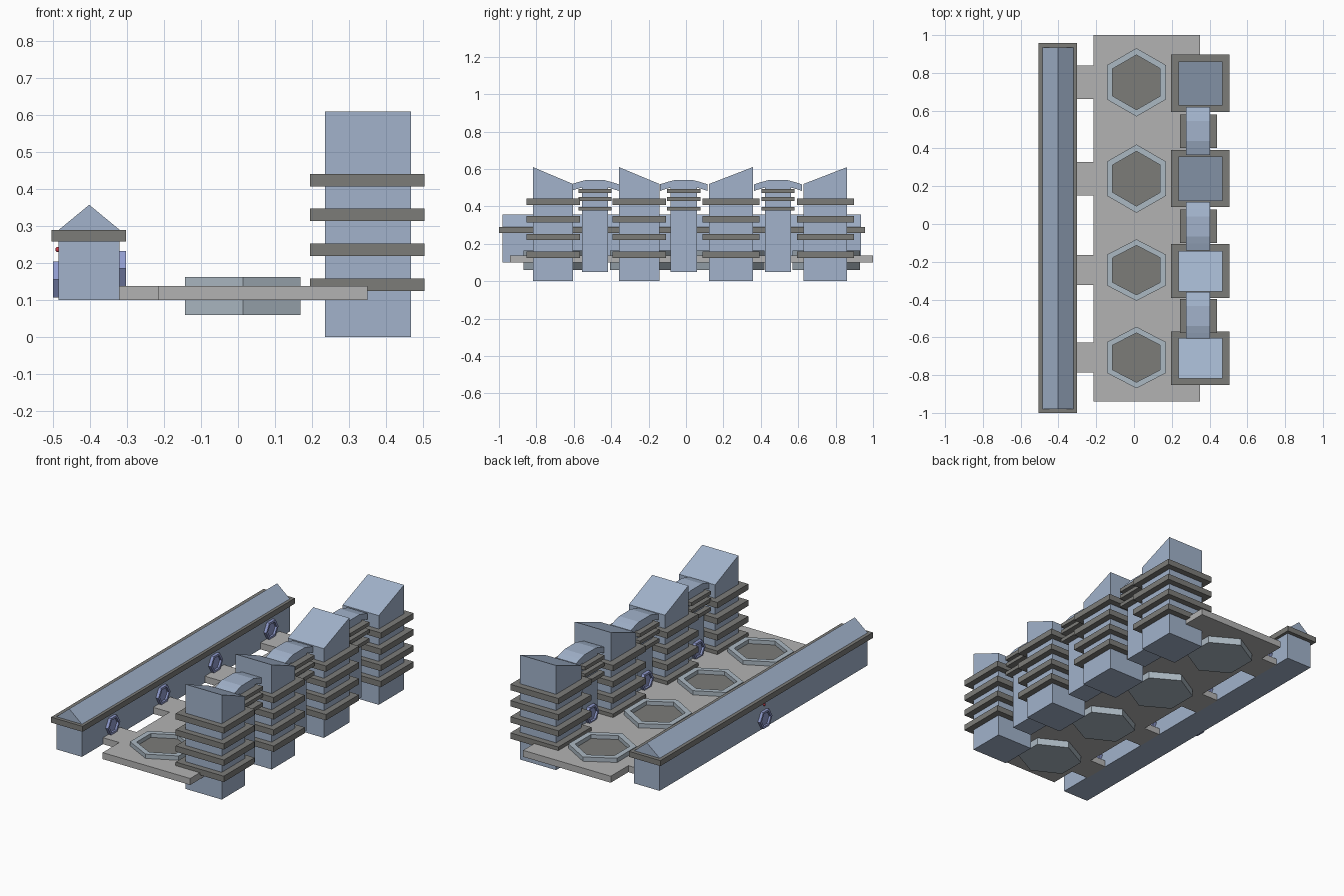
import bpy, bmesh, math
from mathutils import Matrix

if "Cube" in bpy.data.objects:
    bpy.data.objects.remove(bpy.data.objects["Cube"])


def material(name, rgb):
    m = bpy.data.materials.new(name)
    m.diffuse_color = (*rgb, 1)
    m.use_nodes = True
    m.node_tree.nodes["Principled BSDF"].inputs["Base Color"].default_value = m.diffuse_color
    return m


BLUE = material("blue_wall", (0.36, 0.45, 0.60))
DARK = material("dark_band", (0.20, 0.20, 0.19))
STONE = material("ring_stone", (0.41, 0.48, 0.54))
GLASS = material("window_blue", (0.28, 0.33, 0.62))
RED = material("red_lamp", (0.6, 0.04, 0.06))
GREY = material("deck_grey", (0.45, 0.45, 0.45))


def finish(bm, name, mats):
    bmesh.ops.recalc_face_normals(bm, faces=bm.faces)
    mesh = bpy.data.meshes.new(name)
    bm.to_mesh(mesh)
    bm.free()
    ob = bpy.data.objects.new(name, mesh)
    for m in mats:
        mesh.materials.append(m)
    bpy.context.collection.objects.link(ob)
    return ob


def prism(name, pts, vec, mat):
    """Extrude a closed 3D outline along a vector."""
    bm = bmesh.new()
    face = bm.faces.new([bm.verts.new(p) for p in pts])
    new = bmesh.ops.extrude_face_region(bm, geom=[face])["geom"]
    bmesh.ops.translate(bm, vec=vec, verts=[v for v in new if isinstance(v, bmesh.types.BMVert)])
    return finish(bm, name, [mat])


def box(name, x, y, z, mat):
    pts = [(x[0], y[0], z[0]), (x[1], y[0], z[0]), (x[1], y[1], z[0]), (x[0], y[1], z[0])]
    return prism(name, pts, (0, 0, z[1] - z[0]), mat)


def hex_cup(name, radius, height, rim, recess, matrix, mats):
    """Six-sided block with a recessed floor on its top face."""
    bm = bmesh.new()
    bmesh.ops.create_cone(bm, cap_ends=True, segments=6, radius1=radius, radius2=radius,
                          depth=height, matrix=Matrix.Translation((0, 0, height / 2)))
    # pointed ends along local y
    if abs(max(v.co.y for v in bm.verts) - radius) > 1e-4:
        bmesh.ops.rotate(bm, verts=bm.verts, cent=(0, 0, 0), matrix=Matrix.Rotation(math.pi / 6, 3, 'Z'))
    top = max(bm.faces, key=lambda f: f.calc_center_median().z)
    bmesh.ops.inset_region(bm, faces=[top], thickness=rim)
    new = bmesh.ops.extrude_face_region(bm, geom=[top])["geom"]
    bmesh.ops.translate(bm, vec=(0, 0, -recess), verts=[v for v in new if isinstance(v, bmesh.types.BMVert)])
    floor = [f for f in new if isinstance(f, bmesh.types.BMFace)][0]
    if top.is_valid:
        bmesh.ops.delete(bm, geom=[top], context='FACES_ONLY')
    floor.material_index = len(mats) - 1
    bmesh.ops.transform(bm, matrix=matrix, verts=bm.verts)
    return finish(bm, name, mats)


def window(name, x, y, z, side):
    turn = Matrix.Rotation(side * math.pi / 2, 4, 'Y')
    hex_cup(name, 0.056, 0.019, 0.014, 0.012, Matrix.Translation((x, y, z)) @ turn, [GLASS])


# long hall with gable roof and eaves band
prism("long_hall", [(-0.485, -0.98, 0.10), (-0.32, -0.98, 0.10), (-0.32, -0.98, 0.29),
                    (-0.4025, -0.98, 0.358), (-0.485, -0.98, 0.29)], (0, 1.915, 0), BLUE)
box("hall_eaves", (-0.505, -0.303), (-1.0, 0.957), (0.258, 0.29), DARK)
window("hall_outer_window", -0.482, -0.025, 0.156, -1)
bpy.ops.mesh.primitive_uv_sphere_add(segments=12, ring_count=6, radius=0.007, location=(-0.487, -0.025, 0.237))
bpy.context.object.name = "hall_lamp"
bpy.context.object.data.materials.append(RED)

# deck with connectors, hexagonal basins and the hall's inner windows
box("deck", (-0.215, 0.35), (-0.94, 1.0), (0.10, 0.138), GREY)
for i, (y, s) in enumerate([(0.75, 1), (0.24, 1), (-0.244, 0.9), (-0.707, 0.9)]):
    box(f"connector_{i}", (-0.325, -0.215), (y - 0.088 * s, y + 0.088 * s), (0.10, 0.138), GREY)
    place = Matrix.Translation((0.013, y, 0.06)) @ Matrix.Diagonal((1, s, 1, 1))
    hex_cup(f"basin_{i}", 0.181, 0.103, 0.036, 0.023, place, [STONE, DARK])
    window(f"hall_inner_window_{i}", -0.322, y, 0.185, 1)

# banded towers, each top sloping down towards the middle of its pair
for i, (y0, y1, h0, h1) in enumerate([(-0.818, -0.604, 0.61, 0.52), (-0.358, -0.142, 0.61, 0.52),
                                      (0.123, 0.357, 0.52, 0.61), (0.628, 0.861, 0.52, 0.61)]):
    prism(f"tower_{i}", [(0.235, y0, 0), (0.235, y1, 0), (0.235, y1, h1), (0.235, y0, h0)],
          (0.233, 0, 0), BLUE)
    for k in range(4):
        z = 0.125 + 0.0943 * k
        box(f"tower_{i}_band_{k}", (0.195, 0.505), (y0 - 0.034, y1 + 0.036), (z, z + 0.034), DARK)

# narrow link towers with arched caps
ARCH = [(-0.128, 0.518), (-0.09, 0.53), (-0.053, 0.54), (0.053, 0.54), (0.09, 0.53), (0.128, 0.518)]
for i, y in enumerate((-0.487, -0.012, 0.492)):
    box(f"link_tower_{i}", (0.275, 0.402), (y - 0.07, y + 0.07), (0.05, 0.515), BLUE)
    outline = [(0.275, y + a, z) for a, z in ARCH] + [(0.275, y + a, z - 0.035) for a, z in reversed(ARCH)]
    prism(f"link_cap_{i}", outline, (0.127, 0, 0), BLUE)
    for k, z in enumerate((0.377, 0.43, 0.472)):
        box(f"link_{i}_band_{k}", (0.243, 0.44), (y - 0.089, y + 0.089), (z, z + 0.021), DARK)
    window(f"link_window_{i}", 0.273, y, 0.18, -1)
